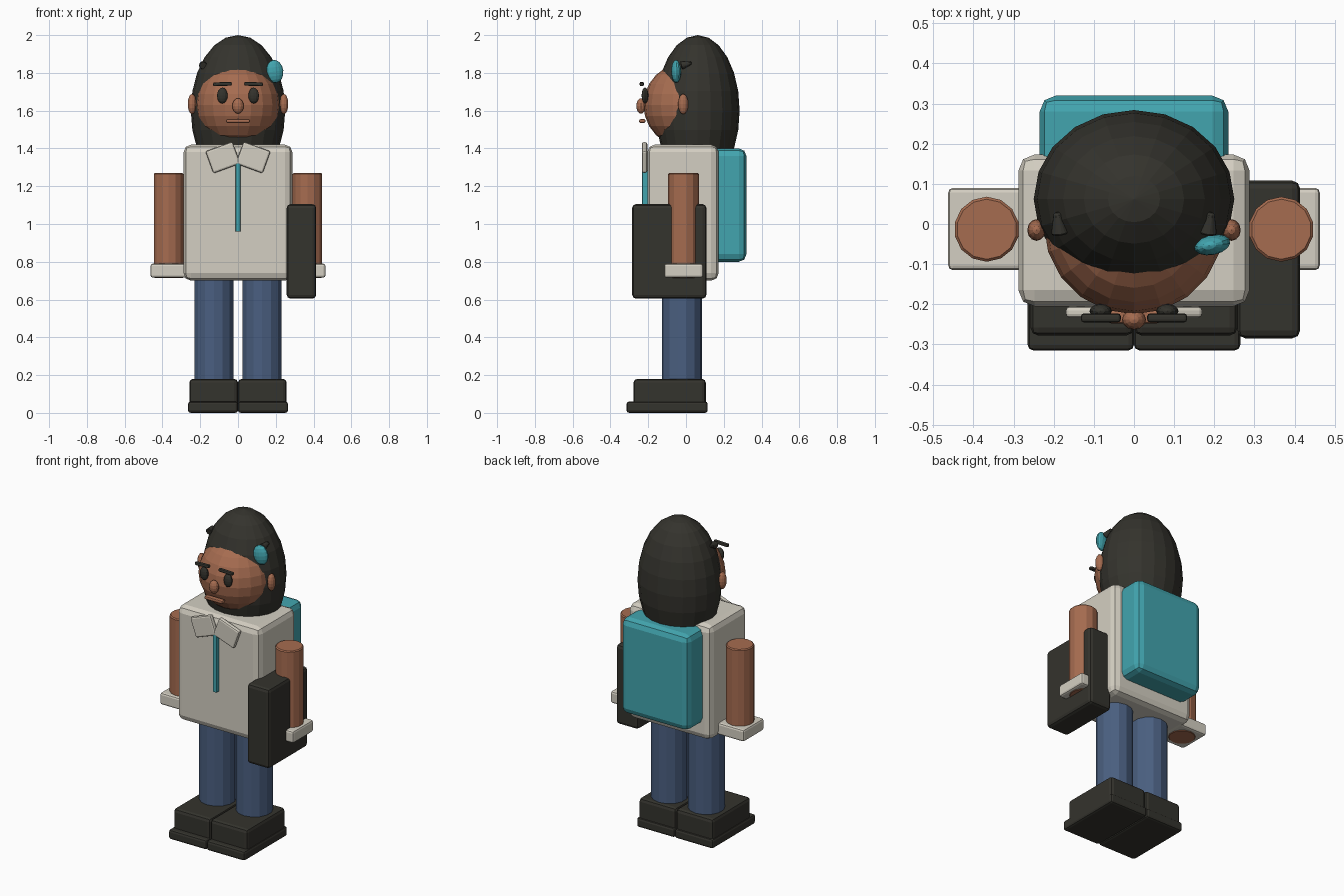
import bpy, math
from math import radians

if "Cube" in bpy.data.objects:
    bpy.data.objects.remove(bpy.data.objects["Cube"])


def material(name, r, g, b):
    """Flat colour given as 0-255 display values, stored as linear."""
    m = bpy.data.materials.new(name)
    lin = [((c / 255 + 0.055) / 1.055) ** 2.4 for c in (r, g, b)]
    m.diffuse_color = (*lin, 1)
    m.use_nodes = True
    m.node_tree.nodes["Principled BSDF"].inputs["Base Color"].default_value = m.diffuse_color
    return m


SKIN = material("brown_skin", 166, 108, 80)
TEAL = material("teal", 66, 165, 175)
CREAM = material("cream_cloth", 212, 207, 194)
DARK = material("charcoal", 52, 51, 45)
BLUE = material("denim_blue", 74, 95, 128)


def finish(name, mat, bevel=0, segments=2):
    ob = bpy.context.object
    ob.name = name
    ob.data.materials.append(mat)
    bpy.ops.object.transform_apply(location=False, rotation=True, scale=True)
    if bevel:
        mod = ob.modifiers.new("soft_edges", "BEVEL")
        mod.width, mod.segments = bevel, segments
        mod.limit_method = "ANGLE"
        mod.angle_limit = radians(40)
    return ob


def box(name, mat, x, y, z, bevel=0.015, rot=(0, 0, 0), segments=2):
    """Box from (min, max) extents on each axis."""
    ext = (x, y, z)
    bpy.ops.mesh.primitive_cube_add(size=1, location=[(a + b) / 2 for a, b in ext], rotation=rot)
    bpy.context.object.scale = [b - a for a, b in ext]
    return finish(name, mat, bevel, segments)


def ball(name, mat, centre, radii, segs=16, rings=10, rot=(0, 0, 0)):
    bpy.ops.mesh.primitive_uv_sphere_add(segments=segs, ring_count=rings, radius=1,
                                         location=centre, rotation=rot)
    bpy.context.object.scale = radii
    return finish(name, mat)


def tube(name, mat, x, y, r, z0, z1, bevel):
    bpy.ops.mesh.primitive_cylinder_add(vertices=14, radius=r, depth=z1 - z0,
                                        location=(x, y, (z0 + z1) / 2))
    return finish(name, mat, bevel, 1)


def span(side, a, b):
    """X extent mirrored to the given side."""
    return tuple(sorted((side * a, side * b)))


# Body, backpack, briefcase and shirt zip
box("torso", CREAM, (-0.288, 0.288), (-0.205, 0.173), (0.70, 1.42), 0.04)
box("backpack", TEAL, (-0.235, 0.235), (0.08, 0.32), (0.80, 1.40), 0.04)
box("briefcase", DARK, (0.258, 0.414), (-0.285, 0.108), (0.605, 1.105), 0.02)
box("shirt_zip", TEAL, (-0.013, 0.013), (-0.232, -0.20), (0.96, 1.34), 0.004)

# Head and hair
ball("head", SKIN, (0, 0, 1.63), (0.225, 0.225, 0.225), 20, 12)
ball("hair", DARK, (0, 0.062, 1.60), (0.25, 0.222, 0.40), 20, 12)
ball("nose", SKIN, (0, -0.238, 1.625), (0.03, 0.025, 0.041), 12, 8)
box("mouth", SKIN, (-0.063, 0.063), (-0.248, -0.215), (1.535, 1.555), 0.007)

# Mirrored parts
for side, tag in ((-1, "right"), (1, "left")):
    # Arms and cuffs
    tube(f"{tag}_arm", SKIN, side * 0.367, -0.013, 0.081, 0.713, 1.27, 0.006)
    box(f"{tag}_cuff", CREAM, span(side, 0.268, 0.463), (-0.115, 0.09), (0.716, 0.79), 0.012)
    # Legs and shoes
    tube(f"{tag}_leg", BLUE, side * 0.128, -0.02, 0.106, 0.15, 0.73, 0)
    box(f"{tag}_shoe", DARK, span(side, 0.0, 0.258), (-0.278, 0.105), (0.01, 0.18), 0.02)
    box(f"{tag}_sole", DARK, span(side, 0.0, 0.265), (-0.315, 0.115), (0.0, 0.06), 0.014)
    # Collar flap, raised toward the neck
    box(f"{tag}_collar", CREAM, span(side, 0.004, 0.156), (-0.234, -0.205), (1.29, 1.414),
        0.01, (0, radians(20 * side), 0))
    # Face details
    ball(f"{tag}_ear", SKIN, (side * 0.243, -0.015, 1.635), (0.023, 0.027, 0.054), 12, 8)
    ball(f"{tag}_eye", DARK, (side * 0.083, -0.217, 1.68), (0.028, 0.018, 0.042), 12, 8)
    box(f"{tag}_brow", DARK, span(side, 0.033, 0.132), (-0.245, -0.223), (1.731, 1.751),
        0.007, (0, radians(2 * side), 0))
    # Small hair tuft
    bpy.ops.mesh.primitive_cone_add(vertices=8, radius1=0.024, radius2=0.01, depth=0.055,
                                    location=(side * 0.188, 0.002, 1.846),
                                    rotation=(radians(-75), 0, radians(-8 * side)))
    finish(f"{tag}_hair_tuft", DARK, 0.006, 1)

# Hair clip
ball("hair_clip", TEAL, (0.195, -0.052, 1.808), (0.046, 0.025, 0.061), 14, 8,
     (0, radians(-8), radians(12)))
